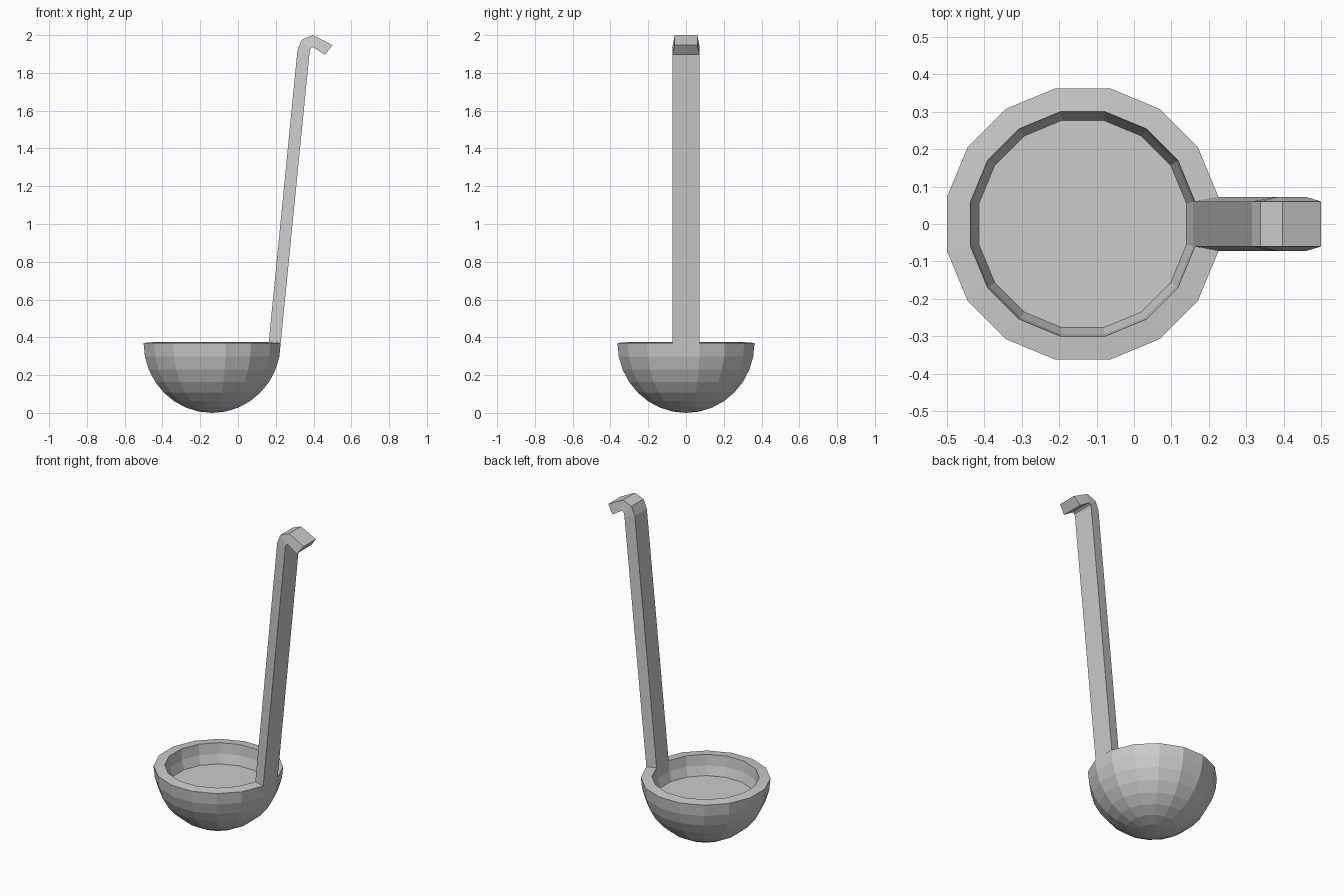
import bpy, bmesh
from math import sin, cos, radians

if "Cube" in bpy.data.objects:
    bpy.data.objects.remove(bpy.data.objects["Cube"])

SIDES, CX, CZ = 16, -0.137, 0.37
R_OUT, R_IN = 0.37, 0.306
STEP = radians(90 / 8)


def finish(bm, name):
    bmesh.ops.recalc_face_normals(bm, faces=bm.faces)
    me = bpy.data.meshes.new(name)
    bm.to_mesh(me)
    bm.free()
    ob = bpy.data.objects.new(name, me)
    bpy.context.collection.objects.link(ob)
    return ob


def bridge(bm, loops):
    for a, b in zip(loops, loops[1:]):
        n = len(a)
        for i in range(n):
            j = (i + 1) % n
            bm.faces.new((a[i], a[j], b[j], b[i]))


# Bowl: hemisphere outside, sloped rim, two inner bands and a flat floor
profile = [(R_OUT * cos(i * STEP), CZ - R_OUT * sin(i * STEP)) for i in range(7, -1, -1)]
profile += [(R_IN, 0.376)]
profile += [(R_IN * cos(i * STEP), CZ - R_IN * sin(i * STEP)) for i in (1, 2)]

bm = bmesh.new()
rings = []
for r, z in profile:
    angles = [radians(360 / SIDES * (k + 0.5)) for k in range(SIDES)]
    rings.append([bm.verts.new((CX + r * cos(a), r * sin(a), z)) for a in angles])
bridge(bm, rings)
bm.faces.new(rings[-1])
pole = bm.verts.new((CX, 0, 0))
for i in range(SIDES):
    bm.faces.new((rings[0][i], pole, rings[0][(i + 1) % SIDES]))
finish(bm, "bowl")

# Handle: tapered section rising from one rim face and bending into a hook
W_IN, W_OUT = 0.06, 0.072
sections = [
    ((0.163, 0.376), (0.226, 0.370)),
    ((0.315, 1.922), (0.379, 1.910)),
    ((0.338, 1.976), (0.384, 1.929)),
    ((0.397, 2.000), (0.396, 1.937)),
    ((0.500, 1.947), (0.461, 1.896)),
]
bm = bmesh.new()
loops = []
for (xi, zi), (xo, zo) in sections:
    loops.append([bm.verts.new(c) for c in (
        (xi, -W_IN, zi), (xo, -W_OUT, zo), (xo, W_OUT, zo), (xi, W_IN, zi))])
bridge(bm, loops)
bm.faces.new(loops[-1])
finish(bm, "handle")
